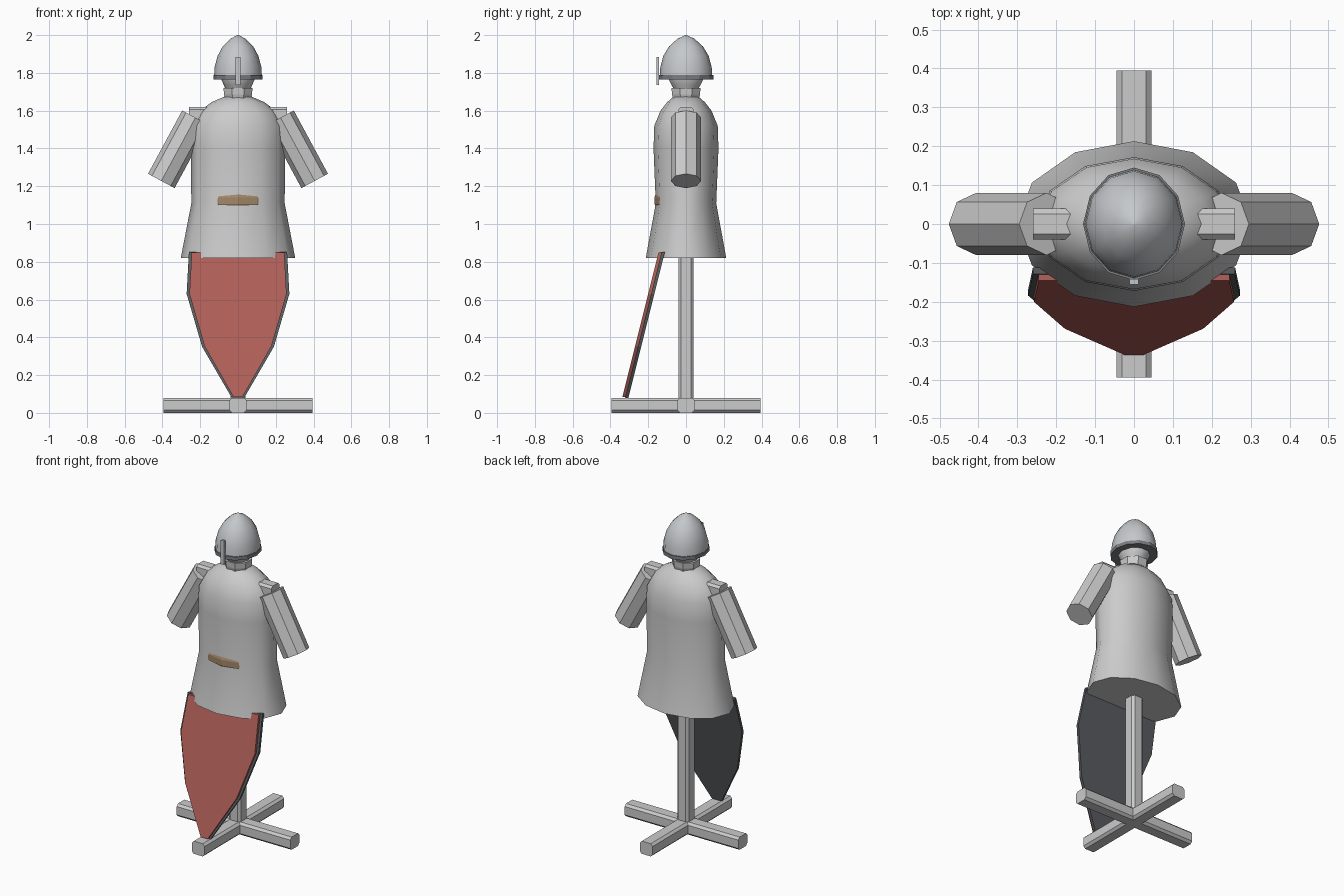
import bpy, bmesh, math
from mathutils import Vector

if "Cube" in bpy.data.objects:
    bpy.data.objects.remove(bpy.data.objects["Cube"])


def finish(name, bm, color=None, smooth=None):
    bmesh.ops.recalc_face_normals(bm, faces=bm.faces)
    me = bpy.data.meshes.new(name)
    bm.to_mesh(me)
    bm.free()
    ob = bpy.data.objects.new(name, me)
    bpy.context.collection.objects.link(ob)
    if color:
        mat = bpy.data.materials.new(name + "_color")
        mat.diffuse_color = (*color, 1)
        mat.use_nodes = True
        mat.node_tree.nodes["Principled BSDF"].inputs["Base Color"].default_value = mat.diffuse_color
        me.materials.append(mat)
    if smooth:
        bpy.ops.object.select_all(action='DESELECT')
        ob.select_set(True)
        bpy.context.view_layer.objects.active = ob
        bpy.ops.object.shade_smooth_by_angle(angle=math.radians(smooth))
    return ob


def lathe(name, profile, n=12, cy=0, color=None, smooth=None, turn=0):
    """Stack elliptical rings (z, rx, ry), capped at both ends."""
    bm = bmesh.new()
    rings = []
    for z, rx, ry in profile:
        angles = [2 * math.pi * (i + turn) / n for i in range(n)]
        rings.append([bm.verts.new((rx * math.cos(a), cy + ry * math.sin(a), z)) for a in angles])
    for a, b in zip(rings, rings[1:]):
        for i in range(n):
            j = (i + 1) % n
            bm.faces.new((a[i], a[j], b[j], b[i]))
    bm.faces.new(rings[0])
    bm.faces.new(rings[-1])
    return finish(name, bm, color, smooth)


def extrude(name, outline, depth, color=None):
    """Turn a planar loop of points into a solid along the depth vector."""
    bm = bmesh.new()
    a = [bm.verts.new(p) for p in outline]
    b = [bm.verts.new(Vector(p) + Vector(depth)) for p in outline]
    bm.faces.new(a)
    bm.faces.new(b)
    for i in range(len(a)):
        j = (i + 1) % len(a)
        bm.faces.new((a[i], a[j], b[j], b[i]))
    return finish(name, bm, color)


def chamfered(w, h, c):
    return [(w, h - c), (w - c, h), (c - w, h), (-w, h - c),
            (-w, c - h), (c - w, -h), (w - c, -h), (w, c - h)]


# Wooden stand: crossed feet, post and shoulder bar
foot = chamfered(.045, .04, .014)
extrude("foot_front_back", [(u, -.395, v + .04) for u, v in foot], (0, .79, 0))
extrude("foot_side", [(-.395, u, v + .04) for u, v in foot], (.79, 0, 0))
extrude("post", [(u, v, .04) for u, v in chamfered(.04, .04, .014)], (0, 0, 1.64))
extrude("shoulder_bar", [(-.26, u, v + 1.58) for u, v in chamfered(.04, .04, .014)], (.52, 0, 0))

# Mail shirt
lathe("mail_shirt", [(.82, .303, .213), (1.11, .247, .160), (1.40, .25, .172), (1.52, .245, .168),
                     (1.60, .20, .135), (1.645, .14, .10), (1.675, .07, .065)], smooth=50)

# Sleeves
for side, label in ((-1, "left"), (1, "right")):
    top, end = Vector((side * .225, 0, 1.563)), Vector((side * .406, 0, 1.228))
    axis = (end - top).normalized()
    across = axis.cross(Vector((0, 1, 0)))
    ring = [top + .08 * (across * math.cos(i * math.pi / 4) + Vector((0, math.sin(i * math.pi / 4), 0)))
            for i in range(8)]
    extrude("sleeve_" + label, ring, end - top)

# Belt, mostly sunk in the shirt
lathe("belt", [(1.085, .19, .146), (1.105, .205, .157), (1.14, .205, .157), (1.162, .19, .150)],
      cy=-.01, color=(.36, .24, .14))

# Collar and head form
lathe("collar", [(1.65, .07, .07), (1.685, .08, .08), (1.72, .083, .083)], n=8, turn=.5)
lathe("head_form", [(1.70, .06, .06), (1.735, .075, .08), (1.78, .095, .105), (1.86, .09, .10)],
      n=10, smooth=40)

# Helmet with rim and nose guard
lathe("helmet", [(1.77, .127, .14), (1.83, .124, .136), (1.89, .108, .12), (1.94, .081, .09),
                 (1.98, .041, .046), (2.0, .004, .004)], color=(.56, .58, .6), smooth=50)
lathe("helmet_rim", [(1.766, .131, .145), (1.788, .131, .145)], color=(.2, .21, .22))
extrude("nose_guard", [(x, -.155, z) for x, z in ((-.012, 1.735), (.012, 1.735), (.012, 1.885), (-.012, 1.885))],
        (0, .013, 0), (.56, .58, .6))


# Shield leaning into the shirt: dark backing and red face
def shield(name, half, y0, depth, color):
    pts = half + [(-x, z) for x, z in reversed(half)]
    return extrude(name, [(x, y0 + (z - .08) * .25, z) for x, z in pts], (0, depth, 0), color)


shield("shield_back", [(.033, .08), (.19, .35), (.272, .63), (.26, .852)], -.322, .017, (.1, .11, .12))
shield("shield_face", [(.024, .085), (.178, .355), (.257, .63), (.245, .85)], -.338, .017, (.45, .12, .1))
